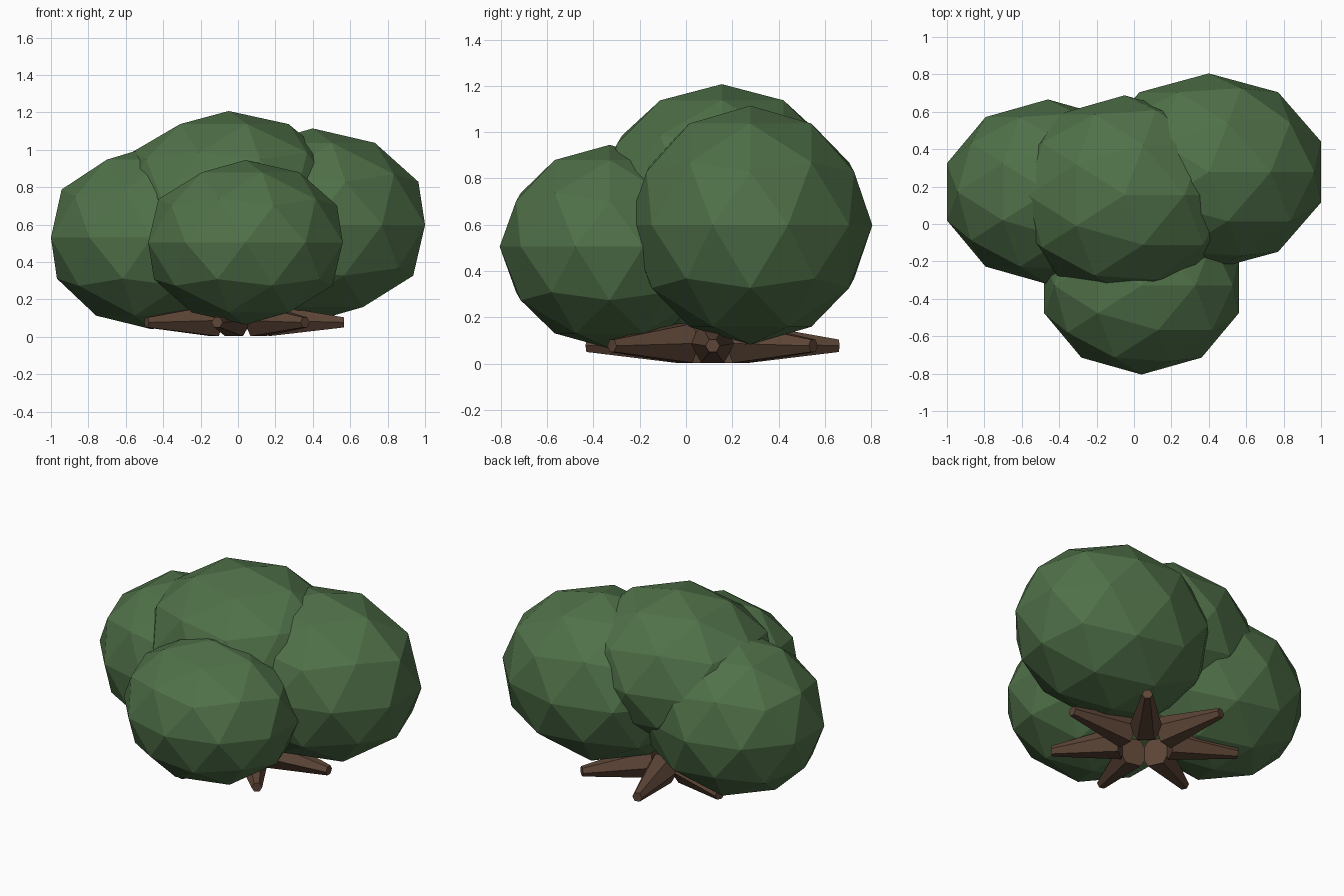
import bpy, bmesh, math
from mathutils import Vector

if "Cube" in bpy.data.objects:
    bpy.data.objects.remove(bpy.data.objects["Cube"])


def material(name, rgb):
    m = bpy.data.materials.new(name)
    m.diffuse_color = (*rgb, 1)
    m.use_nodes = True
    m.node_tree.nodes["Principled BSDF"].inputs["Base Color"].default_value = m.diffuse_color
    return m


leaf_green = material("leaf green", (0.080, 0.165, 0.066))
bark_brown = material("bark brown", (0.110, 0.060, 0.038))


def add_object(name, bm, mat):
    bmesh.ops.recalc_face_normals(bm, faces=bm.faces)
    mesh = bpy.data.meshes.new(name)
    bm.to_mesh(mesh)
    bm.free()
    mesh.materials.append(mat)
    ob = bpy.data.objects.new(name, mesh)
    bpy.context.collection.objects.link(ob)
    return ob


# Foliage clumps: stretched low-poly balls (name, centre, radii)
clumps = [
    ("foliage_right", (0.40, 0.278, 0.598), (0.631, 0.527, 0.516)),
    ("foliage_front", (0.04, -0.33, 0.505), (0.547, 0.475, 0.44)),
    ("foliage_left", (-0.46, 0.172, 0.53), (0.568, 0.494, 0.49)),
    ("foliage_top", (-0.05, 0.155, 0.74), (0.61, 0.533, 0.467)),
]
for name, centre, radii in clumps:
    bm = bmesh.new()
    bmesh.ops.create_icosphere(bm, subdivisions=2, radius=1)
    for v in bm.verts:
        v.co = Vector(c + r * p for c, r, p in zip(centre, radii, v.co))
    add_object(name, bm, leaf_green)


# Roots: seven six-sided tapering spikes around a hollow middle
def root(name, angle):
    out = Vector((math.cos(angle), math.sin(angle), 0))
    side = Vector((-out.y, out.x, 0))
    middle = Vector((0.012, 0.115, 0))
    bm = bmesh.new()
    rings = []
    for dist, z, r in ((0.15, 0.088, 0.098), (0.556, 0.077, 0.031)):
        rings.append([bm.verts.new(middle + out * dist
                                   + side * r * math.cos(k * math.pi / 3)
                                   + Vector((0, 0, z + r * math.sin(k * math.pi / 3))))
                      for k in range(6)])
    for ring in rings:
        bm.faces.new(ring)
    for k in range(6):
        n = (k + 1) % 6
        bm.faces.new((rings[0][k], rings[0][n], rings[1][n], rings[1][k]))
    add_object(name, bm, bark_brown)


for i in range(7):
    root(f"root_{i + 1}", 2 * math.pi * i / 7)
